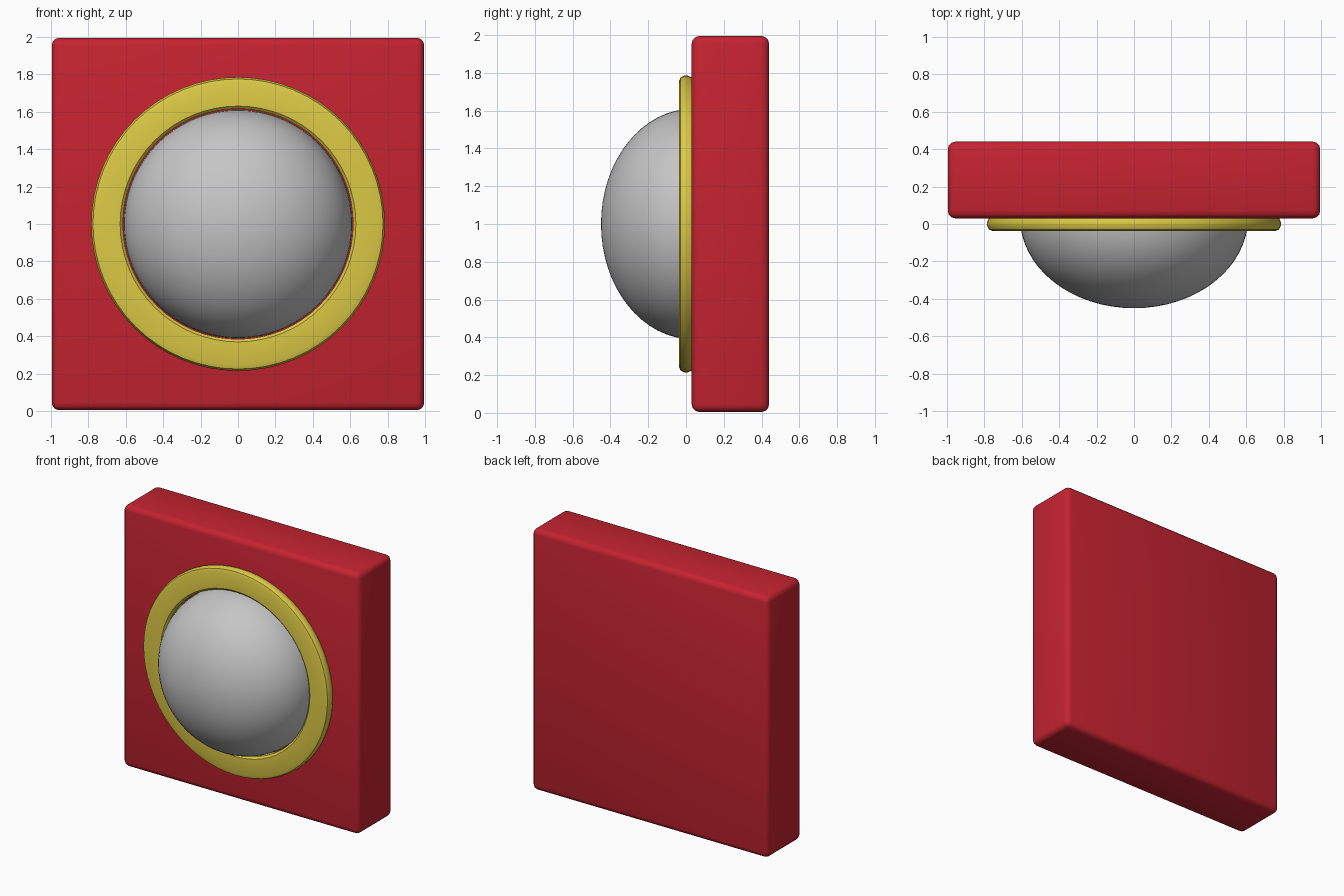
import bpy
import bmesh
import math
from mathutils import Matrix

cube = bpy.data.objects.get("Cube")
if cube:
    bpy.data.objects.remove(cube, do_unlink=True)


def make_material(name, colour):
    mat = bpy.data.materials.new(name)
    mat.use_nodes = True
    mat.diffuse_color = (*colour, 1)
    bsdf = next(n for n in mat.node_tree.nodes if n.type == "BSDF_PRINCIPLED")
    bsdf.inputs["Base Color"].default_value = (*colour, 1)
    return mat


def add_object(name, bm, mat, angle=30):
    bmesh.ops.recalc_face_normals(bm, faces=bm.faces)
    mesh = bpy.data.meshes.new(name)
    bm.to_mesh(mesh)
    bm.free()
    mesh.materials.append(mat)
    obj = bpy.data.objects.new(name, mesh)
    bpy.context.collection.objects.link(obj)
    bpy.ops.object.select_all(action="DESELECT")
    obj.select_set(True)
    bpy.context.view_layer.objects.active = obj
    bpy.ops.object.shade_smooth_by_angle(angle=math.radians(angle))
    return obj


def lathe(profile, steps=64, closed=False):
    """Spin (radius, y) points about the front-back axis at z = 1."""
    bm = bmesh.new()
    verts = [bm.verts.new((r, y, 1)) for r, y in profile]
    edges = [bm.edges.new(pair) for pair in zip(verts, verts[1:])]
    if closed:
        edges.append(bm.edges.new((verts[-1], verts[0])))
    bmesh.ops.spin(bm, geom=verts + edges, cent=(0, 0, 1), axis=(0, 1, 0),
                   angle=math.tau, steps=steps, use_duplicate=False)
    bmesh.ops.remove_doubles(bm, verts=bm.verts, dist=0.0005)
    return bm


red = make_material("red", (0.56, 0.017, 0.03))
yellow = make_material("yellow", (0.72, 0.59, 0.06))
grey = make_material("light grey", (0.56, 0.56, 0.56))

# Square backing block with softly rounded edges
bm = bmesh.new()
bmesh.ops.create_cube(bm, size=1, matrix=Matrix.Translation((0, 0.235, 1))
                      @ Matrix.Diagonal((1.99, 0.41, 1.99, 1)))
bmesh.ops.bevel(bm, geom=bm.edges[:], offset=0.04, segments=3, profile=0.5,
                affect="EDGES")
add_object("backing_block", bm, red, 40)

# Flat ring with rounded outer rim
ring = [(0.615, 0.035), (0.615, -0.02), (0.63, -0.035), (0.755, -0.037),
        (0.775, -0.03), (0.785, -0.01), (0.785, 0.01), (0.775, 0.035)]
add_object("ring", lathe(ring, closed=True), yellow, 35)

# Flattened dome
dome = [(0.61 * math.cos(t), 0.035 - 0.485 * math.sin(t))
        for t in (math.pi / 2 * i / 16 for i in range(17))]
add_object("dome", lathe(dome), grey, 40)
